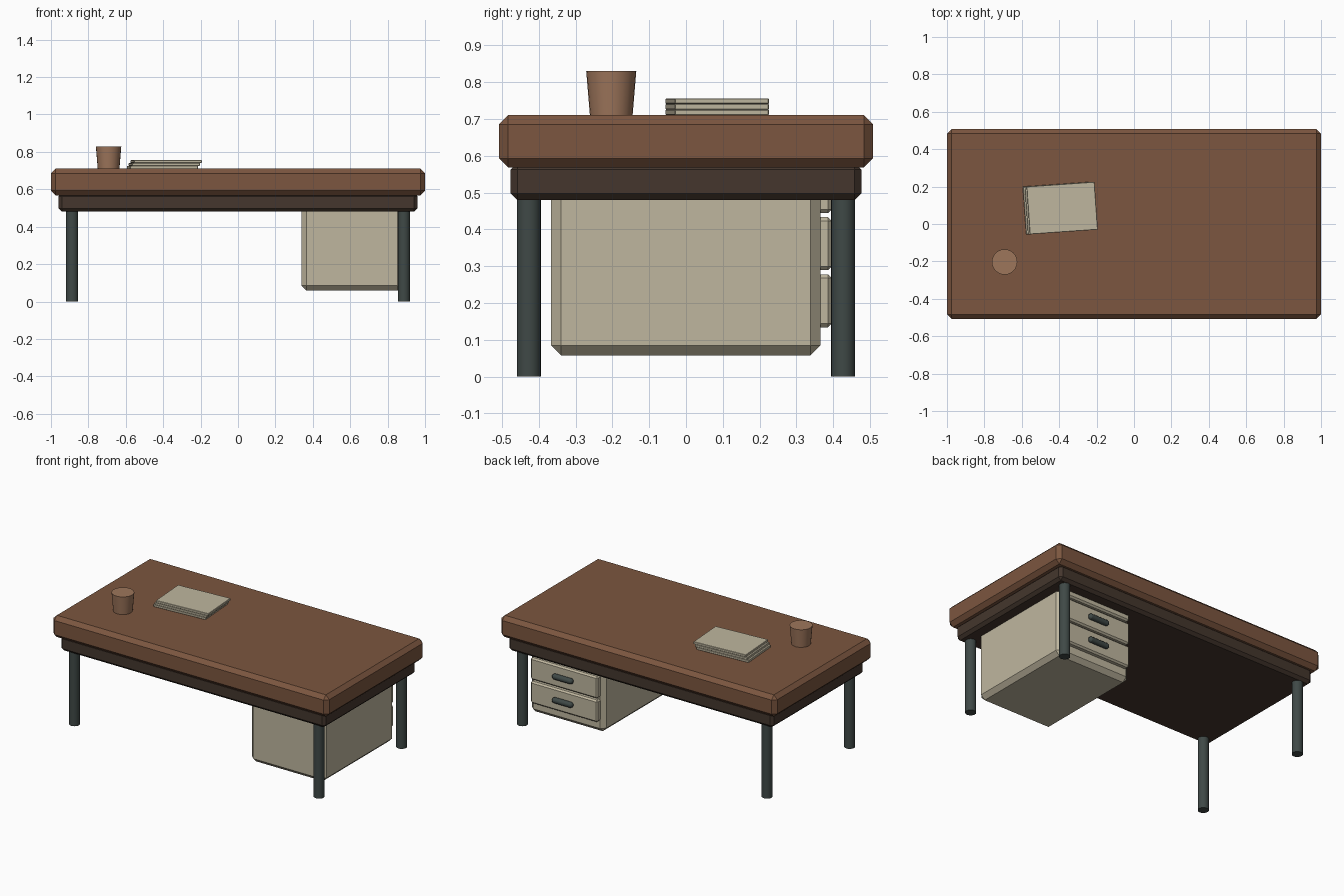
import bpy, math

if "Cube" in bpy.data.objects:
    bpy.data.objects.remove(bpy.data.objects["Cube"])


def material(name, rgb):
    m = bpy.data.materials.new(name)
    m.diffuse_color = (*rgb, 1)
    m.use_nodes = True
    m.node_tree.nodes["Principled BSDF"].inputs["Base Color"].default_value = m.diffuse_color
    return m


WOOD = material("wood", (0.2, 0.093, 0.05))
DARK = material("dark_wood", (0.058, 0.037, 0.026))
METAL = material("metal", (0.05, 0.066, 0.062))
CREAM = material("cream", (0.52, 0.47, 0.345))
CLAY = material("clay", (0.34, 0.18, 0.105))


def finish(obj, name, mat, bevel=0, segments=1):
    obj.name = name
    obj.data.materials.append(mat)
    if bevel:
        mod = obj.modifiers.new("edge", 'BEVEL')
        mod.width = bevel
        mod.segments = segments
    return obj


def box(name, x, y, z, mat, bevel):
    """Box from (min, max) ranges with chamfered edges."""
    bpy.ops.mesh.primitive_cube_add(size=1)
    obj = bpy.context.object
    obj.location = [(a + b) / 2 for a, b in (x, y, z)]
    obj.scale = [b - a for a, b in (x, y, z)]
    bpy.ops.object.transform_apply(location=False, rotation=False, scale=True)
    return finish(obj, name, mat, bevel)


def tube(name, loc, r1, r2, depth, mat, sides=24, rot=(0, 0, 0)):
    bpy.ops.mesh.primitive_cone_add(vertices=sides, radius1=r1, radius2=r2,
                                    depth=depth, location=loc, rotation=rot)
    bpy.ops.object.shade_smooth_by_angle(angle=math.radians(35))
    return finish(bpy.context.object, name, mat)


# Top slab and the apron under it
box("tabletop", (-1, 1), (-0.508, 0.508), (0.568, 0.71), WOOD, 0.025)
box("apron", (-0.96, 0.96), (-0.476, 0.476), (0.48, 0.58), DARK, 0.018)

# Four legs
for sx, side in ((-1, "left"), (1, "right")):
    for sy, end in ((-1, "front"), (1, "back")):
        tube(f"{end}_{side}_leg", (sx * 0.887, sy * 0.427, 0.25),
             0.0325, 0.0325, 0.5, METAL)

# Cabinet with drawers and handles facing the back
box("cabinet", (0.34, 0.88), (-0.367, 0.365), (0.058, 0.565), CREAM, 0.027)
for i in range(3):
    z = 0.206 + i * 0.155
    box(f"drawer_{i + 1}", (0.366, 0.852), (0.35, 0.396),
        (z - 0.072, z + 0.072), CREAM, 0.01)
    if i < 2:
        handle = tube(f"handle_{i + 1}", (0.61, 0.405, z), 0.018, 0.018, 0.145,
                      METAL, 12, (0, math.pi / 2, 0))
        mod = handle.modifiers.new("round_ends", 'BEVEL')
        mod.width = 0.012
        mod.segments = 2
        mod.angle_limit = math.radians(50)

# Cup
tube("cup", (-0.692, -0.203, 0.77), 0.058, 0.068, 0.12, CLAY)

# Slanted stack of papers
for i in range(3):
    x = -0.404 + i * 0.01
    z = 0.71 + i * 0.0153
    sheet = box(f"paper_{i + 1}", (x - 0.182, x + 0.182), (-0.043, 0.213),
                (z, z + 0.0153), CREAM, 0.002)
    sheet.rotation_euler.z = math.radians(4)
